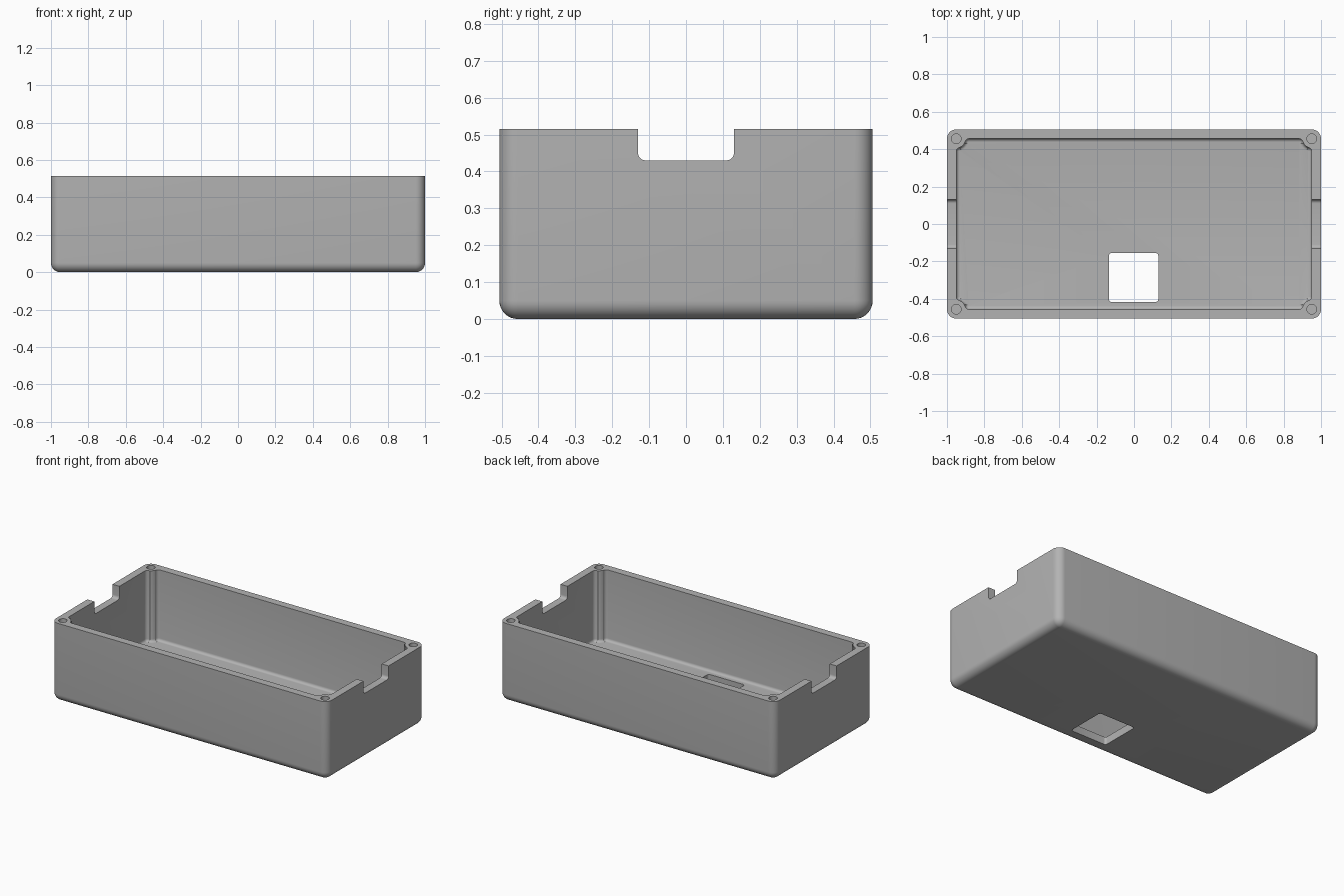
import bpy, bmesh, math
from mathutils import Vector

if "Cube" in bpy.data.objects:
    bpy.data.objects.remove(bpy.data.objects["Cube"])

HX, HY, H = 1.0, 0.506, 0.515      # outer half sizes and height
WALL, ROUND = 0.05, 0.05           # wall thickness, outer edge radius
BOSS, FILLET = 0.05, 0.02          # screw boss radius and its blend radius

grey = bpy.data.materials.new("grey plastic")
grey.diffuse_color = (0.45, 0.45, 0.45, 1)
grey.use_nodes = True
grey.node_tree.nodes["Principled BSDF"].inputs["Base Color"].default_value = grey.diffuse_color


def loft(name, loops):
    """Skin a stack of equal-length loops and cap both ends."""
    bm = bmesh.new()
    rings = [[bm.verts.new(p) for p in loop] for loop in loops]
    n = len(rings[0])
    for a, b in zip(rings, rings[1:]):
        for i in range(n):
            j = (i + 1) % n
            bm.faces.new((a[i], a[j], b[j], b[i]))
    bm.faces.new(rings[0][::-1])
    bm.faces.new(rings[-1])
    bmesh.ops.remove_doubles(bm, verts=bm.verts, dist=1e-5)
    bmesh.ops.recalc_face_normals(bm, faces=bm.faces)
    me = bpy.data.meshes.new(name)
    bm.to_mesh(me)
    bm.free()
    ob = bpy.data.objects.new(name, me)
    bpy.context.collection.objects.link(ob)
    me.materials.append(grey)
    return ob


def arc(cx, cy, r, a0, a1, n):
    return [(cx + r * math.cos(math.radians(a0 + (a1 - a0) * i / n)),
             cy + r * math.sin(math.radians(a0 + (a1 - a0) * i / n)))
            for i in range(n + 1)]


def rounded_rect(hx, hy, r, n=8):
    pts = []
    for k, (sx, sy) in enumerate([(1, 1), (-1, 1), (-1, -1), (1, -1)]):
        pts += arc(sx * (hx - r), sy * (hy - r), r, 90 * k, 90 * k + 90, n)
    return pts


def cavity_outline(d):
    """Inner wall outline with a blended screw boss in each corner, inset by d."""
    cx, cy = HX - WALL, HY - WALL
    reach = math.sqrt((BOSS + FILLET) ** 2 - FILLET ** 2)
    t = math.degrees(math.atan2(FILLET, reach))
    corner = (arc(cx - FILLET, cy - reach, FILLET - d, 0, 90 + t, 6)
              + arc(cx, cy, BOSS + d, 270 - t, 180 + t, 8)[1:-1]
              + arc(cx - reach, cy - FILLET, FILLET - d, -t, 90, 6))
    pts = []
    for sx, sy in [(1, 1), (-1, 1), (-1, -1), (1, -1)]:
        part = [(sx * x, sy * y) for x, y in corner]
        pts += part if sx * sy > 0 else part[::-1]
    return pts


def at_z(pts, z):
    return [(x, y, z) for x, y in pts]


def cut(target, cutter):
    cutter.hide_render = True
    mod = target.modifiers.new(cutter.name, 'BOOLEAN')
    mod.operation, mod.solver, mod.object = 'DIFFERENCE', 'EXACT', cutter
    bpy.context.view_layer.objects.active = target
    bpy.ops.object.modifier_apply(modifier=mod.name)
    bpy.data.objects.remove(cutter)


# Outer body with rounded bottom edge
loops = []
for i in range(9):
    a = math.radians(90 * i / 8)
    d = (ROUND - 1e-4) * (1 - math.sin(a))
    loops.append(at_z(rounded_rect(HX - d, HY - d, ROUND - d), ROUND * (1 - math.cos(a))))
loops.append(at_z(rounded_rect(HX, HY, ROUND), H))
body = loft("enclosure_body", loops)

# Hollow interior with a small floor fillet
f = 0.018
loops = []
for i in range(6):
    a = math.radians(90 * i / 5)
    loops.append(at_z(cavity_outline(f * (1 - math.sin(a))), WALL + f * (1 - math.cos(a))))
loops.append(at_z(cavity_outline(0), H + 0.1))
cut(body, loft("cavity_cutter", loops))

# Cable notches in both end walls
notch = [(0.13, 0.7), (-0.13, 0.7)] + arc(-0.11, 0.45, 0.02, 180, 270, 6) + arc(0.11, 0.45, 0.02, 270, 360, 6)
cut(body, loft("notch_cutter", [[(x, y, z) for y, z in notch] for x in (-1.2, 1.2)]))

# Window through the floor
window = [(x - 0.002, y - 0.286) for x, y in rounded_rect(0.132, 0.131, 0.015, 5)]
cut(body, loft("window_cutter", [at_z(window, -0.1), at_z(window, 0.2)]))

# Blind screw holes in the corner bosses
for sx in (-1, 1):
    for sy in (-1, 1):
        hole = arc(sx * (HX - WALL), sy * (HY - WALL), 0.026, 0, 360, 24)[:-1]
        cut(body, loft("screw_hole_cutter", [at_z(hole, H - 0.2), at_z(hole, H + 0.1)]))

# Smooth the rounded edges, keep the rims crisp
bpy.ops.object.select_all(action='DESELECT')
body.select_set(True)
bpy.context.view_layer.objects.active = body
bpy.ops.object.shade_smooth_by_angle(angle=math.radians(30))
